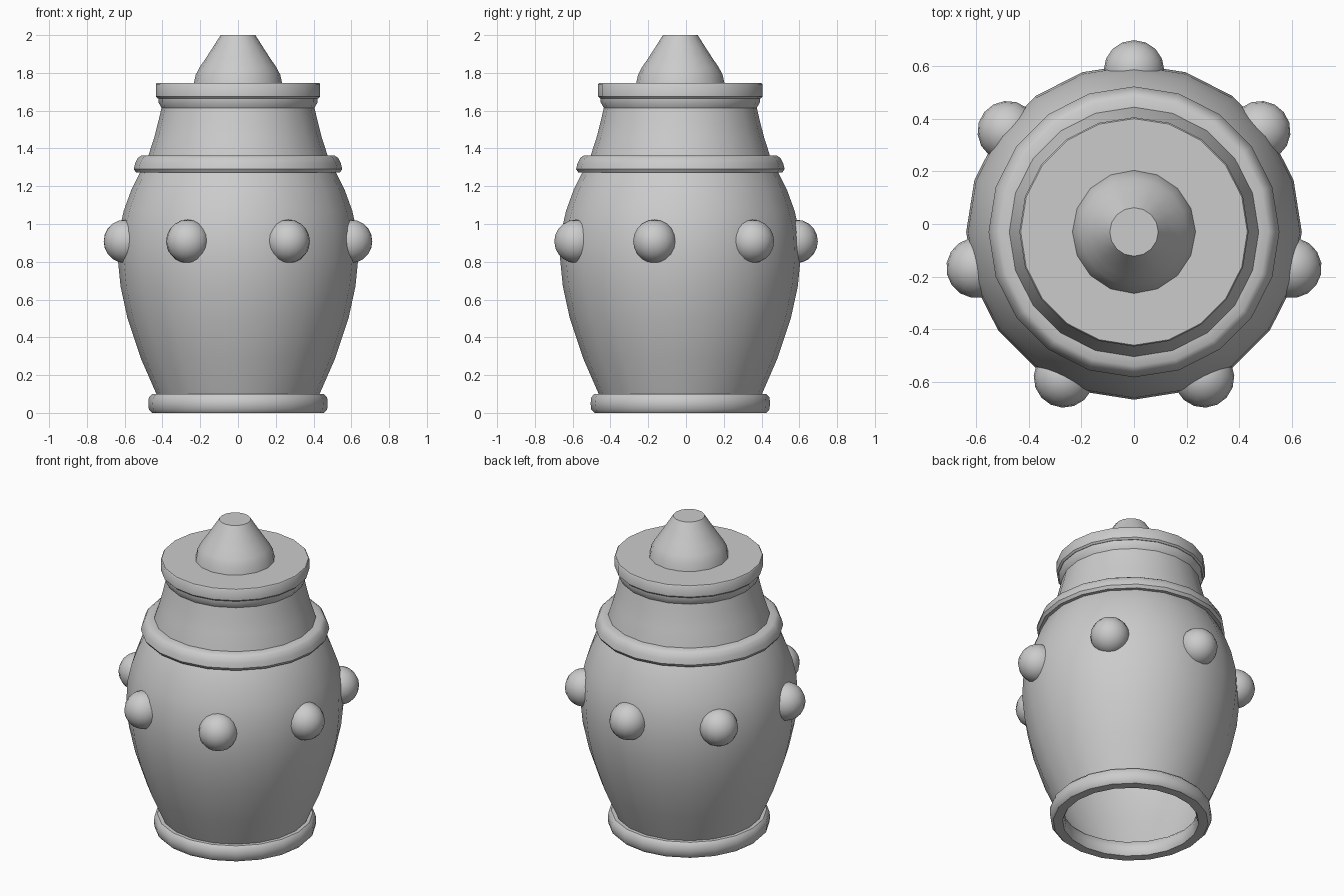
import bpy, math

if "Cube" in bpy.data.objects:
    bpy.data.objects.remove(bpy.data.objects["Cube"])

CY = -0.03   # the jar's axis sits slightly forward of the bounding-box centre


def smooth(obj, angle=40):
    bpy.ops.object.select_all(action='DESELECT')
    obj.select_set(True)
    bpy.context.view_layer.objects.active = obj
    bpy.ops.object.shade_smooth_by_angle(angle=math.radians(angle))


def lathe(name, profile, n=20, closed=False, cap_top=False, cap_bottom=False):
    """Revolve (radius, z) points, listed bottom to top on the outside."""
    m = len(profile)
    verts = [(r * math.cos(2 * math.pi * k / n), CY + r * math.sin(2 * math.pi * k / n), z)
             for r, z in profile for k in range(n)]
    faces = []
    for i in range(m if closed else m - 1):
        a, b = i * n, ((i + 1) % m) * n
        for k in range(n):
            k2 = (k + 1) % n
            faces.append((a + k, a + k2, b + k2, b + k))
    if cap_top:
        faces.append(tuple((m - 1) * n + k for k in range(n)))
    if cap_bottom:
        faces.append(tuple(reversed(range(n))))
    mesh = bpy.data.meshes.new(name)
    mesh.from_pydata(verts, [], faces)
    obj = bpy.data.objects.new(name, mesh)
    bpy.context.collection.objects.link(obj)
    smooth(obj)
    return obj


# Hollow belly, open underneath
lathe("body", [(0.40, 0.02), (0.432, 0.10), (0.515, 0.29), (0.585, 0.50), (0.622, 0.67),
               (0.637, 0.82), (0.63, 0.96), (0.605, 1.07), (0.565, 1.18), (0.52, 1.27),
               (0.48, 1.33)])

# Neck with a small flared lip
lathe("neck", [(0.48, 1.33), (0.472, 1.37), (0.443, 1.46), (0.42, 1.55), (0.405, 1.615),
               (0.422, 1.645), (0.422, 1.67)])

# Rounded rings at the foot and shoulder
lathe("foot_ring", [(0.40, 0.0), (0.455, 0.0), (0.472, 0.018), (0.475, 0.05), (0.472, 0.082),
                    (0.455, 0.10), (0.41, 0.10), (0.393, 0.08), (0.388, 0.05), (0.39, 0.018)],
      closed=True)
lathe("shoulder_ring", [(0.48, 1.272), (0.54, 1.272), (0.552, 1.29), (0.545, 1.32),
                        (0.53, 1.35), (0.51, 1.363), (0.46, 1.363)], closed=True)

# Flat lid with a domed, cut-off handle
lathe("lid", [(0.425, 1.665), (0.435, 1.675), (0.435, 1.74), (0.43, 1.746)],
      cap_top=True, cap_bottom=True)
lathe("lid_handle", [(0.234, 1.745), (0.224, 1.79), (0.203, 1.83), (0.172, 1.875),
                     (0.13, 1.94), (0.092, 2.0)], n=16, cap_top=True)

# Seven round studs around the belly
for i in range(7):
    a = math.pi / 2 + i * 2 * math.pi / 7
    bpy.ops.mesh.primitive_uv_sphere_add(
        segments=16, ring_count=10, radius=0.115,
        location=(0.613 * math.cos(a), CY + 0.613 * math.sin(a), 0.908), rotation=(0, 0, a))
    stud = bpy.context.object
    stud.name = f"stud_{i + 1}"
    smooth(stud, 60)
